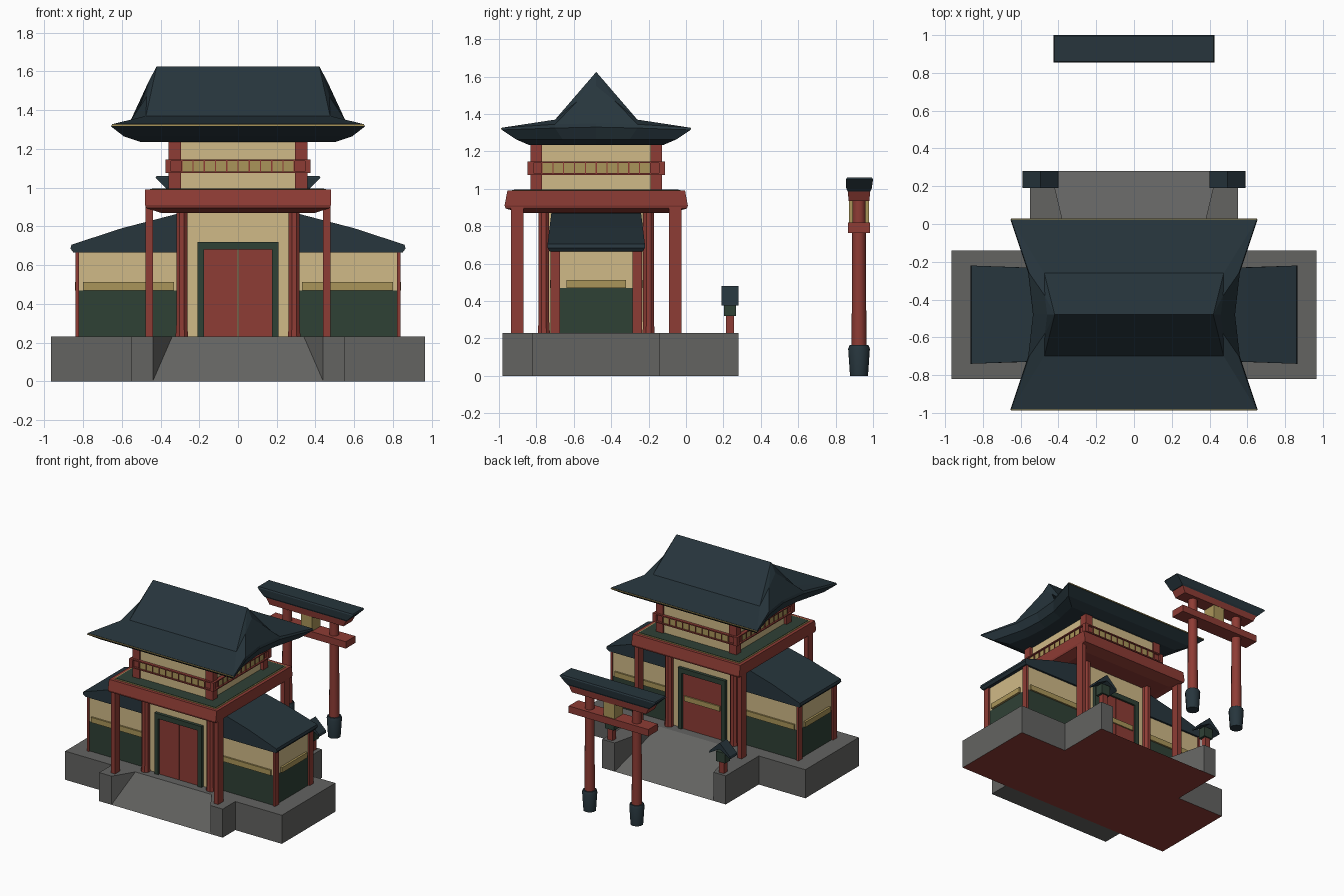
import bpy, bmesh, math

if "Cube" in bpy.data.objects:
    bpy.data.objects.remove(bpy.data.objects["Cube"])

def mat(name, r, g, b):
    m = bpy.data.materials.new(name)
    m.diffuse_color = (r, g, b, 1)
    m.use_nodes = True
    m.node_tree.nodes["Principled BSDF"].inputs["Base Color"].default_value = m.diffuse_color
    return m

RED = mat("red_lacquer", .27, .045, .035)
CREAM = mat("plaster", .63, .49, .245)
GREEN = mat("dark_green", .028, .052, .036)
GOLD = mat("gold", .40, .30, .10)
ROOF = mat("slate", .02, .036, .046)
STONE = mat("stone", .125, .125, .12)
CY = -.48  # centre line of the gatehouse in y

def mesh(name, verts, faces, m, under=None):
    bm = bmesh.new()
    vs = [bm.verts.new(v) for v in verts]
    for f in faces:
        bm.faces.new([vs[i] for i in f])
    bmesh.ops.remove_doubles(bm, verts=bm.verts, dist=1e-4)
    bmesh.ops.recalc_face_normals(bm, faces=bm.faces)
    bm.normal_update()
    me = bpy.data.meshes.new(name)
    me.materials.append(m)
    if under:
        me.materials.append(under)
        for f in bm.faces:
            if f.normal.z < -.9:
                f.material_index = 1
    bm.to_mesh(me)
    bm.free()
    ob = bpy.data.objects.new(name, me)
    bpy.context.collection.objects.link(ob)
    return ob

def loft(name, rings, m, under=None):
    n = len(rings[0])
    verts = [v for r in rings for v in r]
    faces = [(k*n+i, k*n+(i+1) % n, (k+1)*n+(i+1) % n, (k+1)*n+i)
             for k in range(len(rings)-1) for i in range(n)]
    faces += [tuple(range(n)), tuple(range((len(rings)-1)*n, len(rings)*n))]
    return mesh(name, verts, faces, m, under)

def rect(x0, x1, y0, y1, z):
    return [(x0, y0, z), (x1, y0, z), (x1, y1, z), (x0, y1, z)]

def box(name, x0, x1, y0, y1, z0, z1, m, under=None):
    return loft(name, [rect(x0, x1, y0, y1, z0), rect(x0, x1, y0, y1, z1)], m, under)

def sbox(name, s, x0, x1, *rest):
    """Box mirrored to side s of x = 0."""
    a, b = sorted((s*x0, s*x1))
    return box(name, a, b, *rest)

def ybox(name, x0, x1, t, y0, y1, *rest):
    """Box mirrored to side t of the gatehouse centre line."""
    a, b = sorted((CY+t*y0, CY+t*y1))
    return box(name, x0, x1, a, b, *rest)

def column(name, x, y, levels, m, n=10):
    ring = lambda r, z: [(x+r*math.cos(2*math.pi*(i+.5)/n), y+r*math.sin(2*math.pi*(i+.5)/n), z)
                         for i in range(n)]
    ob = loft(name, [ring(r, z) for r, z in levels], m)
    for p in ob.data.polygons:
        p.use_smooth = abs(p.normal.z) < .5
    ob.data.set_sharp_from_angle(angle=math.radians(40))
    return ob

# Stone base with a ramp and two cheek walls at each end
box("base_platform", -.965, .965, -.82, -.14, 0, .23, STONE, RED)
for end, ya, yb, under in (("front", -.98, -.82, None), ("back", .28, -.14, RED)):
    mesh(end+"_ramp", [(-.44, ya, 0), (.44, ya, 0), (.34, yb, .23), (-.34, yb, .23),
                       (-.34, yb, 0), (.34, yb, 0)],
         [(0, 1, 2, 3), (0, 3, 4), (1, 5, 2), (0, 4, 5, 1), (2, 5, 4, 3)], STONE, under)
    for s in (-1, 1):
        foot = [(s*.44, ya), (s*.55, ya), (s*.55, yb), (s*.34, yb)]
        loft(end+"_ramp_cheek", [[(x, y, z) for x, y in foot] for z in (0, .23)], STONE, under)

# Ground storey core, corner pillars and outer posts
box("core_walls", -.27, .27, CY-.26, CY+.26, .23, .88, CREAM)
for s in (-1, 1):
    for t in (-1, 1):
        column("core_pillar", s*.29, CY+t*.28, [(.035, .23), (.031, .29), (.031, .88)], RED, 8)
        ybox("outer_post", *sorted((s*.44, s*.478)), t, .39, .455, .23, .91, RED)

# Doors on the front and back
for t, end in ((-1, "front"), (1, "back")):
    for s in (-1, 1):
        sbox(end+"_door_jamb", s, .175, .21, *sorted((CY+t*.25, CY+t*.285)), .23, .72, GREEN)
        sbox(end+"_door_leaf", s, .002, .176, *sorted((CY+t*.25, CY+t*.27)), .23, .685, RED)
    ybox(end+"_door_lintel", -.21, .21, t, .25, .285, .68, .72, GREEN)
box("back_door_bar", -.16, .16, CY+.26, CY+.28, .46, .50, GOLD)

# Side wings with lean-to roofs
for s in (-1, 1):
    sbox("wing_lower_wall", s, .26, .825, CY-.235, CY+.235, .23, .47, GREEN)
    sbox("wing_upper_wall", s, .26, .825, CY-.235, CY+.235, .47, .68, CREAM)
    sbox("wing_end_band", s, .82, .842, CY-.16, CY+.16, .47, .512, GOLD)
    for t in (-1, 1):
        ybox("wing_post", *sorted((s*.82, s*.838)), t, .195, .245, .23, .67, RED)
        ybox("wing_band", *sorted((s*.33, s*.80)), t, .23, .248, .47, .512, GOLD)
    prof = [(.26, .665, .25), (.85, .665, .25), (.865, .685, .26), (.86, .705, .26),
            (.60, .79, .25), (.30, .868, .24), (.26, .87, .24)]
    loft("wing_roof", [[(s*x, CY+t*w, z) for x, z, w in prof] for t in (-1, 1)], ROOF)

# Balcony slab with floor and gold trim
loft("balcony_beam", [rect(-.40, .40, CY-.40, CY+.40, .87), rect(-.475, .475, CY-.485, CY+.485, .895),
                      rect(-.48, .48, CY-.49, CY+.49, .91), rect(-.48, .48, CY-.475, CY+.475, .99)], RED)
box("balcony_trim", -.455, .455, CY-.45, CY+.45, .985, .993, GOLD)
box("balcony_floor", -.445, .445, CY-.44, CY+.44, .985, .996, GREEN)

# Upper storey with corner posts and railings
box("upper_walls", -.335, .335, CY-.34, CY+.34, .99, 1.26, CREAM)
for s in (-1, 1):
    for t in (-1, 1):
        ybox("upper_post", *sorted((s*.295, s*.358)), t, .29, .352, .99, 1.26, RED)
    ybox("front_back_railing", -.295, .295, s, .33, .358, 1.08, 1.14, GOLD)
    sbox("side_railing", s, .33, .362, CY-.29, CY+.29, 1.08, 1.14, GOLD)
    for z in (1.075, 1.137):
        ybox("railing_rail", -.36, .36, s, .345, .368, z, z+.009, RED)
        sbox("side_railing_rail", s, .345, .375, CY-.35, CY+.35, z, z+.009, RED)
    for i in range(11):
        c = (i-5)*.058
        ybox("railing_bar", c-.003, c+.003, s, .35, .364, 1.08, 1.14, RED)
        sbox("side_railing_bar", s, .355, .369, CY+c-.003, CY+c+.003, 1.08, 1.14, RED)
    for t in (-1, 1):
        ybox("railing_end", *sorted((s*.345, s*.375)), t, .335, .368, 1.075, 1.146, RED)

# Main roof: rings given as corner, quarter point and middle of the side
levels = [((.50, .36, 1.235), (.46, .18, 1.235), (.45, 0, 1.235)),
          ((.59, .43, 1.265), (.525, .18, 1.265), (.51, 0, 1.265)),
          ((.655, .505, 1.315), (.56, .22, 1.325), (.535, 0, 1.33)),
          ((.65, .503, 1.327), (.555, .22, 1.345), (.53, 0, 1.35)),
          ((.475, .22, 1.37), (.472, .10, 1.47), (.46, 0, 1.55)),
          ((.42, 0, 1.625),)*3]
rings = []
for c, q, m in levels:
    side = [(x, -y, z) for x, y, z in (c, q)] + [m, q, c]
    rings.append([(x, CY+y, z) for x, y, z in side] + [(-x, CY+y, z) for x, y, z in reversed(side)])
n = len(rings[0])
faces = [(k*n+i, k*n+(i+1) % n, (k+1)*n+(i+1) % n, (k+1)*n+i) for k in range(4) for i in range(n)]
# The last ring collapses to the ridge: two slopes and two gable fans
R = 5*n
faces += [(4*n+4, 4*n+5, R+1, R), (4*n+9, 4*n, R, R+1), tuple(range(n))]
faces += [(4*n+i, 4*n+i+1, R) for i in range(4)] + [(4*n+i, 4*n+i+1, R+1) for i in range(5, 9)]
mesh("main_roof", [v for r in rings[:5] for v in r] + [(.42, CY, 1.625), (-.42, CY, 1.625)], faces, ROOF)
for t in (-1, 1):
    ybox("eave_trim", -.65, .65, t, .498, .508, 1.317, 1.325, GOLD)

# Lanterns on the back cheek walls
for s in (-1, 1):
    x = s*.495
    box("lantern_post", x-.022, x+.022, .213, .257, .23, .33, RED)
    box("lantern_box", x-.04, x+.04, .203, .267, .32, .40, GREEN)
    prof = [(-.095, .375), (-.09, .395), (0, .48), (.09, .395), (.095, .375), (0, .43)]
    faces = [(i, (i+1) % 6, (i+1) % 6+6, i+6) for i in range(6)]
    faces += [(0, 1, 2, 5), (5, 2, 3, 4), (6, 7, 8, 11), (11, 8, 9, 10)]
    mesh("lantern_roof", [(x+a, y, z) for y in (.19, .28) for a, z in prof], faces, ROOF)

# Free-standing gate behind the building
for s in (-1, 1):
    column("gate_column", s*.21, .925, [(.04, .14), (.035, .95)], RED)
    column("gate_column_foot", s*.21, .925, [(.048, 0), (.058, .145), (.05, .165)], ROOF)
box("gate_tie_beam", -.355, .355, .865, .985, .765, .82, RED)
box("gate_plaque", -.05, .05, .872, .978, .82, .935, GOLD)
loft("gate_upper_beam", [rect(-.33, .33, .87, .98, .935), rect(-.355, .355, .865, .985, .985)], RED)
loft("gate_cap", [rect(-.36, .36, .865, .985, .985), rect(-.375, .375, .857, .993, 1.0),
                  rect(-.425, .425, .855, 1.0, 1.05), rect(-.42, .42, .86, .995, 1.06)], ROOF)
